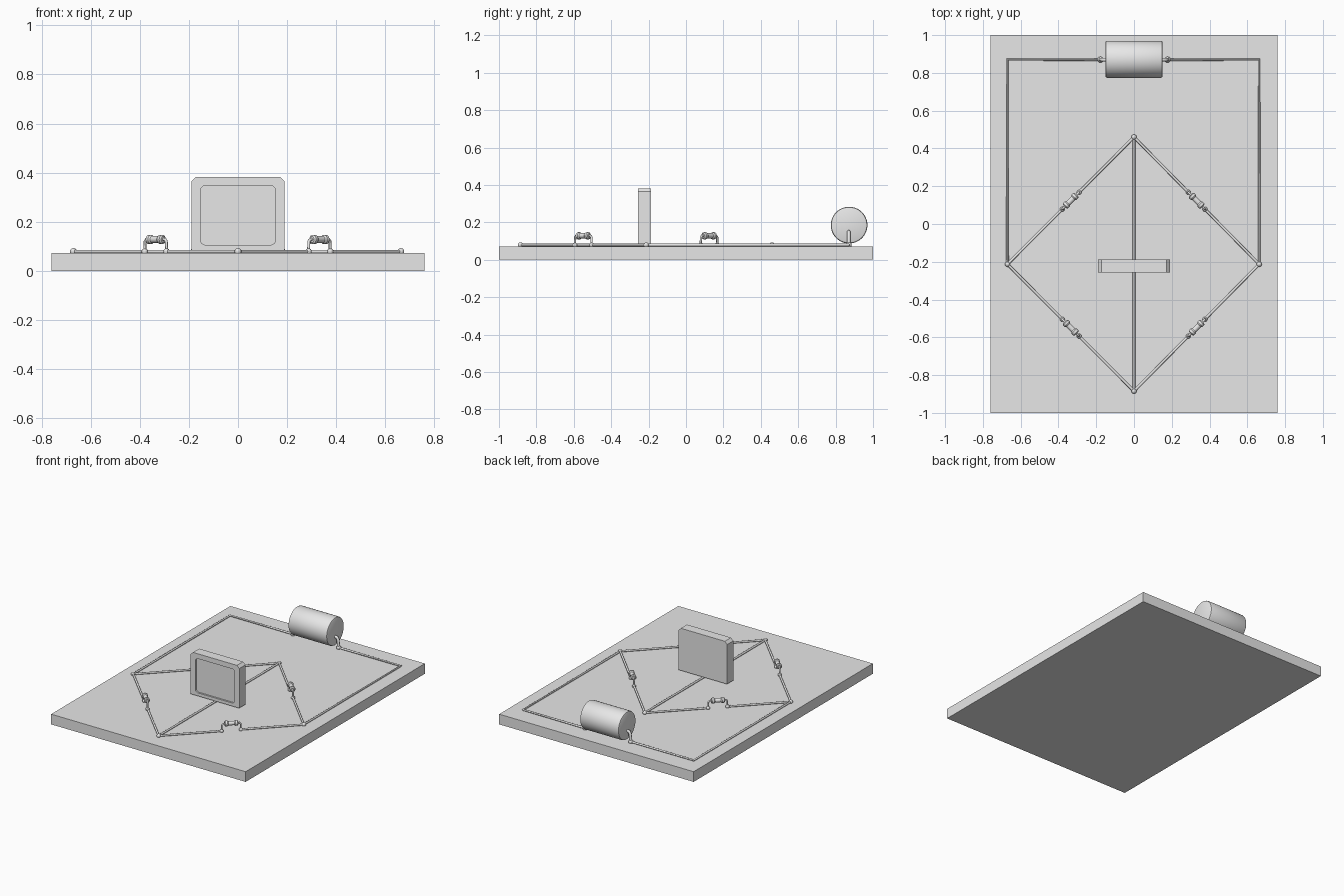
import bpy, bmesh, math
from mathutils import Vector, Matrix

if "Cube" in bpy.data.objects:
    bpy.data.objects.remove(bpy.data.objects["Cube"], do_unlink=True)

grey = bpy.data.materials.new("plain_grey")
grey.use_nodes = True
grey.diffuse_color = (0.8, 0.8, 0.8, 1)
grey.node_tree.nodes["Principled BSDF"].inputs["Base Color"].default_value = (0.8, 0.8, 0.8, 1)

WIRE_Z = 0.079
WIRE_R = 0.007


def finish(name, bm, smooth=False):
    bmesh.ops.recalc_face_normals(bm, faces=bm.faces[:])
    mesh = bpy.data.meshes.new(name)
    bm.to_mesh(mesh)
    bm.free()
    obj = bpy.data.objects.new(name, mesh)
    bpy.context.collection.objects.link(obj)
    mesh.materials.append(grey)
    if smooth:
        select(obj)
        bpy.ops.object.shade_smooth_by_angle(angle=math.radians(35))
    return obj


def select(obj):
    bpy.ops.object.select_all(action="DESELECT")
    obj.select_set(True)
    bpy.context.view_layer.objects.active = obj


def tube(name, points, radius):
    """Round wire along a path."""
    curve = bpy.data.curves.new(name, "CURVE")
    curve.dimensions = "3D"
    curve.bevel_depth = radius
    curve.bevel_resolution = 2
    curve.use_fill_caps = True
    spline = curve.splines.new("POLY")
    spline.points.add(len(points) - 1)
    for p, co in zip(spline.points, points):
        p.co = (*co, 1)
    obj = bpy.data.objects.new(name, curve)
    bpy.context.collection.objects.link(obj)
    curve.materials.append(grey)
    select(obj)
    bpy.ops.object.convert(target="MESH")
    bpy.ops.object.shade_smooth_by_angle(angle=math.radians(50))


def lathe(name, profile, matrix, steps=32):
    """Turn (x, radius) pairs around the x axis."""
    bm = bmesh.new()
    verts = [bm.verts.new((x, 0, r)) for x, r in profile]
    edges = [bm.edges.new(pair) for pair in zip(verts, verts[1:])]
    bmesh.ops.spin(bm, geom=verts + edges, cent=(0, 0, 0), axis=(1, 0, 0),
                   angle=math.tau, steps=steps)
    bmesh.ops.remove_doubles(bm, verts=bm.verts[:], dist=1e-5)
    bm.transform(matrix)
    return finish(name, bm, True)


def joint(name, pos, radius=0.014):
    bm = bmesh.new()
    bmesh.ops.create_uvsphere(bm, u_segments=12, v_segments=8, radius=radius,
                              matrix=Matrix.Translation(pos))
    finish(name, bm, True)


# Base board
bm = bmesh.new()
bmesh.ops.create_cube(bm, size=1, matrix=Matrix.Translation((0, 0, 0.036))
                      @ Matrix.Diagonal((1.52, 2, 0.072, 1)))
finish("base_board", bm)


# Meter: lofted rings forming a case with a sunken front window
def ring(bm, half, bottom, top, y, low_cut, high_cut, rounded):
    verts = []
    corners = ((1, bottom, low_cut), (1, top, high_cut),
               (-1, top, high_cut), (-1, bottom, low_cut))
    for i, (sx, z, cut) in enumerate(corners):
        sz = 1 if z == top else -1
        for k in range(5):
            t = k / 4 if i % 2 == 0 else 1 - k / 4
            if rounded:
                a, b = math.sin(t * math.pi / 2), math.cos(t * math.pi / 2)
            else:
                a, b = t, 1 - t
            verts.append(bm.verts.new((sx * (half - cut * (1 - a)), y,
                                       z - sz * cut * (1 - b))))
    return verts


bm = bmesh.new()
FRONT, BACK = -0.257, -0.188
rings = [ring(bm, 0.19, 0.084, 0.382, BACK, 0.001, 0.018, False),
         ring(bm, 0.19, 0.084, 0.382, FRONT, 0.001, 0.018, False),
         ring(bm, 0.153, 0.106, 0.347, FRONT, 0.02, 0.02, True),
         ring(bm, 0.153, 0.106, 0.347, FRONT + 0.012, 0.02, 0.02, True)]
for a, b in zip(rings, rings[1:]):
    for i in range(len(a)):
        j = (i + 1) % len(a)
        bm.faces.new((a[i], a[j], b[j], b[i]))
bm.faces.new(rings[0])
bm.faces.new(rings[-1])
finish("meter_case", bm)

# Battery with softened rims
lathe("battery", [(-0.152, 0), (-0.152, 0.088), (-0.149, 0.095), (-0.142, 0.098),
                  (0.142, 0.098), (0.149, 0.095), (0.152, 0.088), (0.152, 0)],
      Matrix.Translation((0, 0.872, 0.185)), 48)

# Diamond corners
back, front = Vector((0, 0.46, WIRE_Z)), Vector((0, -0.885, WIRE_Z))
left, right = Vector((0.663, -0.213, WIRE_Z)), Vector((-0.67, -0.213, WIRE_Z))
for label, corner in (("back", back), ("front", front), ("left", left), ("right", right)):
    joint(label + "_joint", corner)
tube("middle_wire", [back, front], WIRE_R)

# Battery leads and outer wires
for label, sx, corner in (("left", 1, left), ("right", -1, right)):
    foot = Vector((sx * 0.178, 0.87, WIRE_Z))
    tube(label + "_battery_lead", [(sx * 0.145, 0.87, 0.15), (sx * 0.163, 0.87, 0.148),
                                   (sx * 0.172, 0.87, 0.135), foot], 0.01)
    joint(label + "_battery_joint", foot, 0.016)
    tube(label + "_outer_wire", [foot, (corner.x, 0.87, WIRE_Z), corner], WIRE_R)

# Four arms, each with two wires, a raised resistor and its legs
BODY_Z = 0.128
half_body = [(-0.044, 0), (-0.044, 0.013), (-0.039, 0.019), (-0.026, 0.019), (-0.019, 0.014)]
body = half_body + [(-x, r) for x, r in reversed(half_body)]
arms = (("back_left", back, left), ("back_right", back, right),
        ("front_left", front, left), ("front_right", front, right))
for label, start, end in arms:
    centre = (start + end) / 2
    along = (end - start).normalized()
    turn = Matrix.Rotation(math.atan2(along.y, along.x), 4, "Z")
    up = Vector((0, 0, BODY_Z - WIRE_Z))
    lathe(label + "_resistor", body, Matrix.Translation(centre + up) @ turn, 20)
    for side, tip, s in (("inner", start, -1), ("outer", end, 1)):
        foot = centre + along * s * 0.063
        tube(f"{label}_{side}_wire", [tip, foot], WIRE_R)
        joint(f"{label}_{side}_joint", foot, 0.013)
        tube(f"{label}_{side}_leg", [centre + along * s * 0.04 + up,
                                     centre + along * s * 0.054 + up,
                                     centre + along * s * 0.061 + up * 0.85, foot], 0.006)
